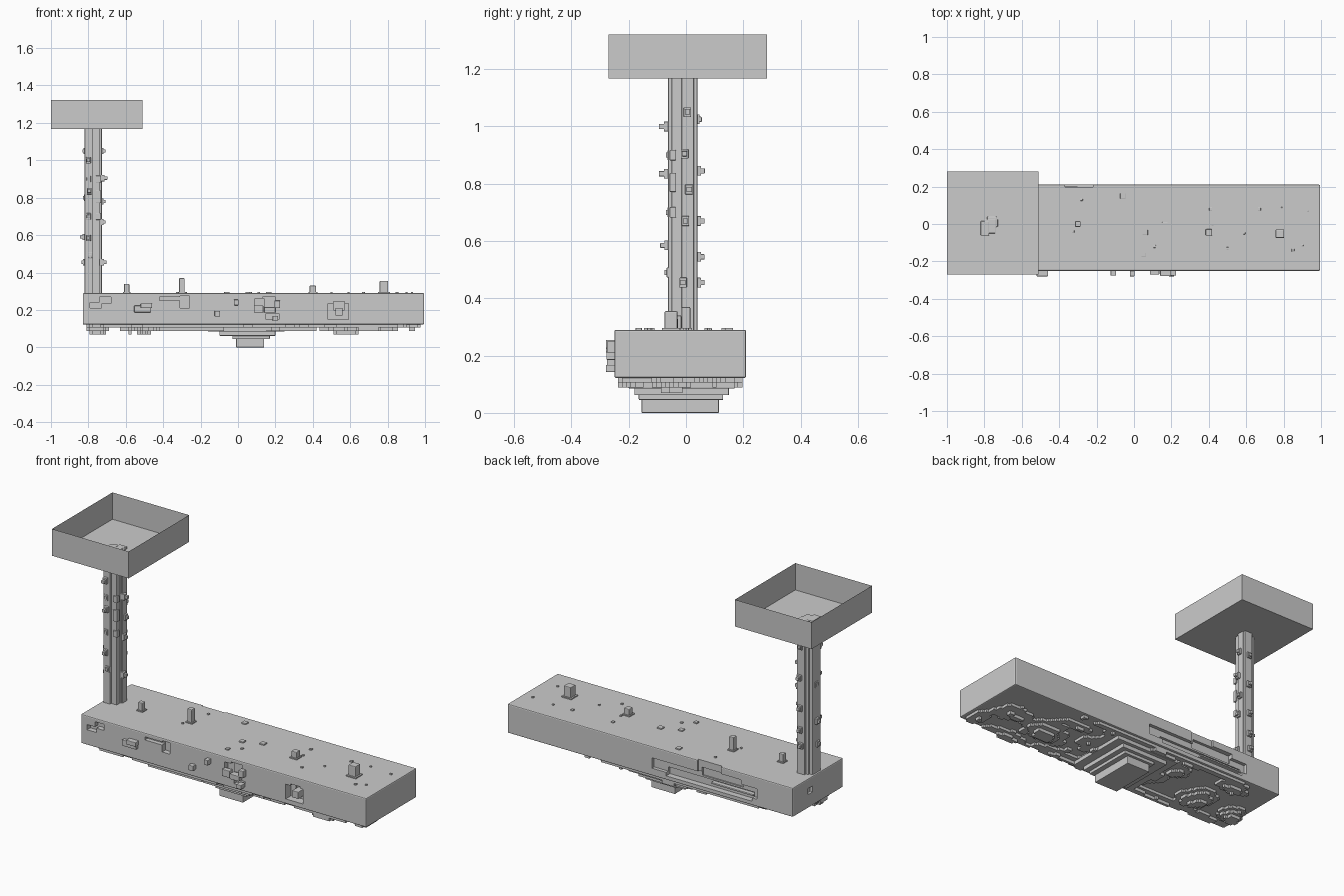
import bpy, bmesh, math, random
from mathutils import Vector
random.seed(4)


def add_box(bm, lo, hi, bevel=0.0):
    lo, hi = Vector(lo), Vector(hi)
    vs = bmesh.ops.create_cube(bm, size=1)["verts"]
    for v in vs:
        v.co = Vector([(lo[i] + hi[i]) / 2 + v.co[i] * (hi[i] - lo[i]) for i in range(3)])
    if bevel:
        es = list({e for v in vs for e in v.link_edges})
        bmesh.ops.bevel(bm, geom=es, offset=bevel, segments=2, profile=0.5, affect='EDGES')


def finish(bm, name):
    me = bpy.data.meshes.new(name)
    bm.to_mesh(me)
    bm.free()
    ob = bpy.data.objects.new(name, me)
    bpy.context.collection.objects.link(ob)
    return ob


def boxes(name, items, bevel=0.0):
    bm = bmesh.new()
    for lo, hi in items:
        add_box(bm, lo, hi, bevel)
    return finish(bm, name)


# Main slab
hull = boxes("hull", [((-.83, -.25, .122), (.995, .21, .29))], .006)

# Recesses in the front, the back and the left end
cuts = []
for x0, x1, z0, z1, d in [
        (-.79, -.73, .21, .24, .03), (-.74, -.68, .235, .27, .03),
        (-.42, -.30, .25, .268, .025), (-.31, -.26, .21, .275, .03),
        (.48, .59, .15, .235, .05), (.51, .57, .20, .245, .06),
        (.09, .14, .19, .26, .03), (.13, .20, .21, .27, .02), (.15, .22, .15, .18, .025)]:
    cuts.append(((x0, -.27, z0), (x1, -.25 + d, z1)))
for x0, x1, z0, z1, d in [
        (-.60, .07, .165, .225, .02), (-.57, -.02, .145, .19, .035),
        (-.37, -.22, .21, .30, .012), (-.50, -.24, .20, .25, .028)]:
    cuts.append(((x0, .21 - d, z0), (x1, .23, z1)))
cuts.append(((-.85, .03, .20), (-.815, .07, .235)))
cutter = boxes("recess_cutter", cuts)
cutter.hide_render = True
mod = hull.modifiers.new("recesses", 'BOOLEAN')
mod.operation, mod.solver, mod.object, mod.use_self = 'DIFFERENCE', 'EXACT', cutter, True
bpy.context.view_layer.objects.active = hull
bpy.ops.object.modifier_apply(modifier=mod.name)
bpy.data.objects.remove(cutter)

# Terraced underside: a stepped height field hanging below the slab
X0, Y0, C, NX, NY = -.81, -.238, .015, 119, 29
ISLANDS = [(.80, -.03, .12, .07, 2.2), (.56, -.05, .12, .09, 3.4), (.45, .10, .09, .04, 2),
           (.05, -.02, .24, .19, 3.3), (-.22, .06, .09, .06, 2.2), (-.51, -.08, .09, .08, 3.4),
           (-.58, .12, .10, .04, 2.4), (-.76, -.1, .06, .07, 3.4), (.72, -.22, .20, .04, 2),
           (-.25, -.21, .5, .04, 2), (.30, -.2, .3, .04, 2), (-.1, .18, .65, .022, 2),
           (.93, -.17, .05, .06, 2)]


def level(i, j):
    if not (0 <= i < NX and 0 <= j < NY):
        return 0
    x, y = X0 + (i + .5) * C, Y0 + (j + .5) * C
    wob = .22 * math.sin(23 * x + 9 * y) + .18 * math.sin(37 * y - 15 * x) + .1 * math.sin(61 * x + 50 * y)
    best = 0
    for cx, cy, rx, ry, h in ISLANDS:
        r = math.hypot((x - cx) / rx, (y - cy) / ry)
        best = max(best, h * (1.25 - r * .8 + wob * .6) if r < 1.3 + wob else 0)
    return min(3, int(best), int(h) + 1)


bm = bmesh.new()
zl = lambda n: .124 - n * .018
for i in range(-1, NX):
    for j in range(-1, NY):
        n, x, y = level(i, j), X0 + i * C, Y0 + j * C
        z = zl(n)
        if n:
            bm.faces.new([bm.verts.new(p) for p in
                          ((x, y, z), (x, y + C, z), (x + C, y + C, z), (x + C, y, z))])
        zx, zy = zl(level(i + 1, j)), zl(level(i, j + 1))
        for zb, a, b in ((zx, (x + C, y), (x + C, y + C)), (zy, (x + C, y + C), (x, y + C))):
            if zb == z:
                continue
            q = [(*a, z), (*b, z), (*b, zb), (*a, zb)]
            if zb < z:
                q.reverse()
            bm.faces.new([bm.verts.new(p) for p in q])
bmesh.ops.remove_doubles(bm, verts=bm.verts, dist=.0005)
finish(bm, "underside_terraces")

# Central stepped keel
boxes("keel", [((-.16, -.20, .085), (.25, .17, .11)), ((-.10, -.18, .062), (.20, .15, .09)),
               ((-.03, -.165, .045), (.17, .13, .065)), ((-.01, -.155, 0), (.14, .115, .05))], .003)

# Raised panels on the front
front = []
for x, z, w, h, d in [(-.51, .205, .09, .035, .018), (-.49, .222, .06, .025, .03),
                      (-.11, .18, .03, .03, .026), (-.01, .24, .025, .03, .03),
                      (.11, .205, .05, .04, .02), (.17, .20, .06, .03, .028),
                      (.20, .155, .03, .025, .03), (.21, .23, .03, .04, .026)]:
    front.append(((x - w / 2, -.25 - d, z - h / 2), (x + w / 2, -.24, z + h / 2)))
front += [((.52, -.25, .17), (.56, -.19, .21)), ((-.57, .17, .17), (-.3, .20, .18))]
boxes("side_details", front, .003)

# Pegs on the deck
bm = bmesh.new()
for x, y, s, top in [(-.595, -.03, .028, .34), (-.30, 0, .03, .37), (.40, -.045, .034, .33), (.78, -.052, .045, .355)]:
    add_box(bm, (x - s / 2, y - s / 2, .285), (x + s / 2, y + s / 2, top), .004)
    add_box(bm, (x - s * .7, y - s * .7, .285), (x + s * .7, y + s * .7, .296))
finish(bm, "deck_pegs")

# Low plates on the deck
spots = [(.06, -.045, .028), (.165, -.005, .03), (-.06, .15, .028), (.05, -.165, .022), (.41, .08, .016),
         (.67, .08, .016), (.79, .085, .01), (.93, .07, .012), (.5, -.13, .012), (.59, -.05, .01),
         (.85, -.14, .014), (.9, -.115, .01), (.11, -.12, .014), (-.28, .13, .012), (-.325, -.04, .012), (.42, -.005, .012)]
boxes("deck_plates", [((x - s / 2, y - s / 2, .28), (x + s / 2, y + s / 2, .297)) for x, y, s in spots], .002)

# Ribbed mast
MAST = [((-.82, -.062), (-.775, .015)), ((-.80, -.05), (-.74, .025)),
        ((-.785, -.02), (-.735, .04)), ((-.775, -.015), (-.728, .028))]
boxes("mast", [((*a, .28), (*b, 1.178 - .002 * k)) for k, (a, b) in enumerate(MAST)], .004)

# Small fittings on the mast: a plate with a thinner stub on each
fits = []
for axis, sign, base, items in [
        (1, -1, -.06, [(1.0, -.80, .035), (.835, -.795, .035), (.585, -.80, .03), (.49, -.79, .015), (.70, -.80, .01), (.9, -.80, .01)]),
        (1, 1, .04, [(1.025, -.76, .015), (.845, -.755, .026), (.67, -.76, .025), (.545, -.76, .025), (.455, -.765, .025)]),
        (0, 1, -.728, [(1.05, .005, .02), (.905, -.005, .03), (.78, .01, .02), (.67, -.002, .02), (.455, -.01, .025)]),
        (0, -1, -.82, [(1.05, -.03, .012), (.59, -.02, .025), (.455, -.03, .018), (.8, -.02, .008)])]:
    for z, c, d in items:
        for w, h, reach in ((.013, .017, d * .5), (.009, .009, d)):
            a, b = sorted((base - sign * .012, base + sign * reach))
            lo, hi = [c - w, c - w, z - h], [c + w, c + w, z + h]
            lo[axis], hi[axis] = a, b
            fits.append((lo, hi))
for z in (.70, .79, .82, .9):
    fits.append(((-.76, -.057, z - .018), (-.733, -.035, z + .018)))
boxes("mast_fittings", fits, .002)

# Open thin-walled tray on top of the mast
bm = bmesh.new()
add_box(bm, (-1, -.27, 1.167), (-.51, .282, 1.322))
top = max(bm.faces, key=lambda f: f.calc_center_median().z)
bmesh.ops.delete(bm, geom=[top], context='FACES_ONLY')
finish(bm, "tray")
